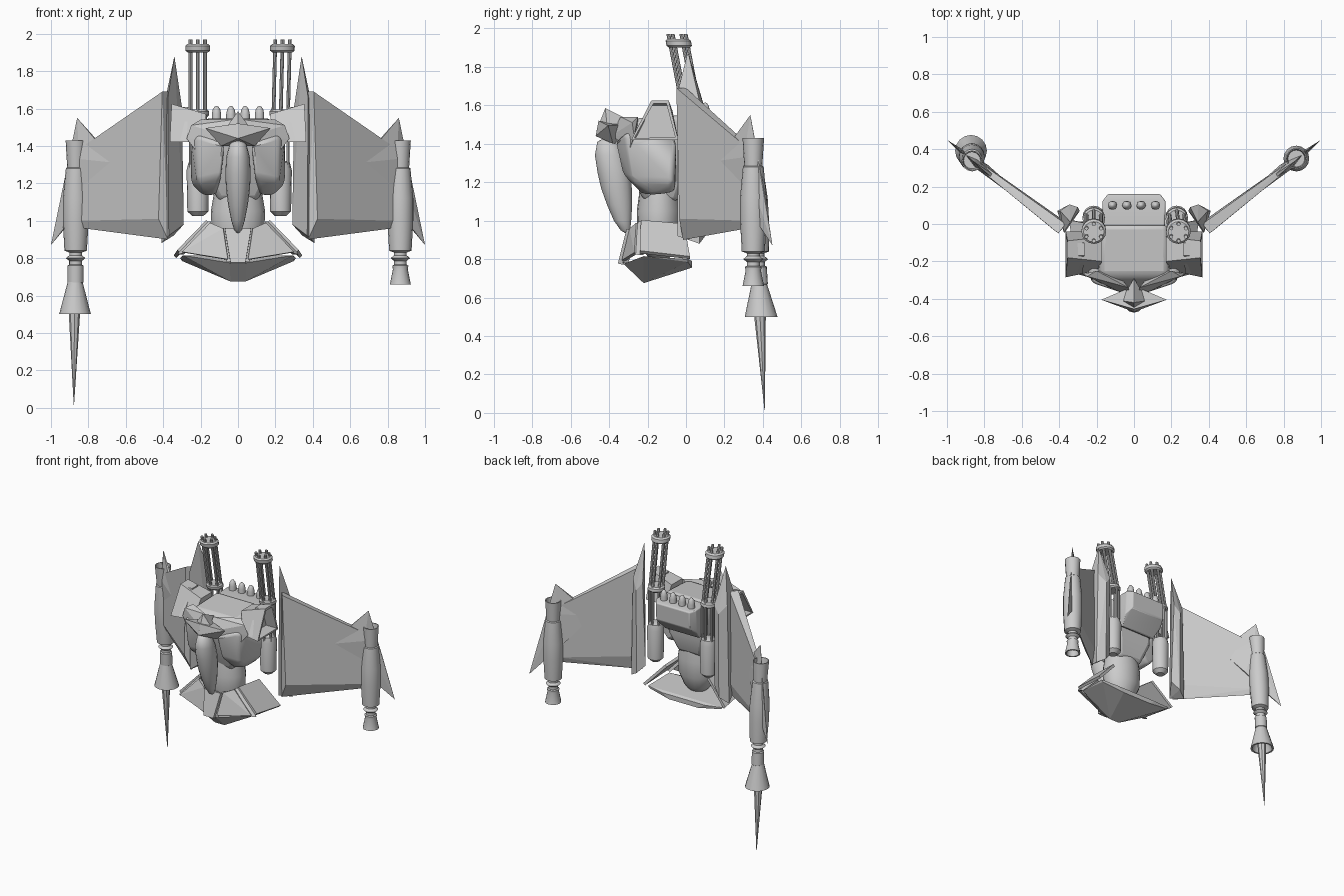
import bpy, bmesh, math
from mathutils import Vector


def finish(name, bm, smooth=None, bevel=0):
    bmesh.ops.recalc_face_normals(bm, faces=bm.faces)
    me = bpy.data.meshes.new(name)
    bm.to_mesh(me)
    bm.free()
    ob = bpy.data.objects.new(name, me)
    bpy.context.collection.objects.link(ob)
    if bevel:
        m = ob.modifiers.new("bevel", 'BEVEL')
        m.width, m.segments, m.limit_method = bevel, 3, 'ANGLE'
        m.angle_limit = math.radians(25)
    if smooth:
        bpy.ops.object.select_all(action='DESELECT')
        ob.select_set(True)
        bpy.context.view_layer.objects.active = ob
        bpy.ops.object.shade_smooth_by_angle(angle=math.radians(smooth))
    return ob


def hull(name, pts, pair=False, **kw):
    """Convex faceted solid; pair=True also makes the mirrored twin."""
    for s in ((1, -1) if pair else (1,)):
        bm = bmesh.new()
        for p in pts:
            bm.verts.new((p[0] * s, p[1], p[2]))
        bmesh.ops.convex_hull(bm, input=bm.verts)
        bmesh.ops.delete(bm, geom=[v for v in bm.verts if not v.link_faces], context='VERTS')
        bmesh.ops.dissolve_limit(bm, angle_limit=0.02, verts=bm.verts, edges=bm.edges)
        finish(name + ("" if not pair else "_right" if s > 0 else "_left"), bm, **kw)


def sym(pts):
    return pts + [(-x, y, z) for x, y, z in pts if x]


def plate(name, quad, t, pair=False):
    """Thin armour plate: a quad thickened along its normal."""
    q = [Vector(p) for p in quad]
    n = (q[1] - q[0]).cross(q[2] - q[0]).normalized() * t
    hull(name, [tuple(p) for p in q] + [tuple(p + n) for p in q], pair)


def lathe(name, prof, x=0, y=0, lean=(0, 0), z0=0, n=16, sy=1, smooth=35):
    """Rings of (radius, z[, y shift]) around an axis leaning with height."""
    bm = bmesh.new()
    rings = []
    for p in prof:
        cx = x + lean[0] * (p[1] - z0)
        cy = y + lean[1] * (p[1] - z0) + (p[2] if len(p) > 2 else 0)
        rings.append([bm.verts.new((cx + p[0] * math.cos(2 * math.pi * k / n),
                                    cy + sy * p[0] * math.sin(2 * math.pi * k / n), p[1]))
                      for k in range(n)])
    for a, b in zip(rings, rings[1:]):
        for k in range(n):
            bm.faces.new((a[k], a[k - 1], b[k - 1], b[k]))
    bm.faces.new(rings[0])
    bm.faces.new(rings[-1])
    return finish(name, bm, smooth)


# wings with a bevelled lower edge
hull("wing", [(.405, -.05, 1.69), (.365, .0, 1.69), (.425, -.035, 1.01), (.37, .015, 1.01), (.375, -.015, .90),
              (.84, .305, 1.39), (.825, .33, 1.39), (.84, .305, 1.0), (.825, .335, 1.0), (.83, .32, .96)], True)

# tall pointed blades at the wing roots
hull("root_blade", [(.34, .01, 1.88), (.30, .09, 1.61), (.345, .105, 1.55), (.395, .07, 1.62), (.375, -.045, 1.66),
                    (.29, .07, .98), (.345, .10, .92), (.41, .07, .88), (.37, -.045, .92)], True)

# swept outer fins, slightly proud of the wing on both sides
hull("outer_fin", [(.86, .335, 1.55), (.66, .16, 1.31), (.645, .195, 1.31), (1.0, .45, .87), (.80, .285, 1.13),
                   (.78, .315, 1.13), (.83, .345, 1.33), (.85, .30, 1.33), (.93, .40, 1.2)], True)

# wing-tip engines
pod = [(.045, 1.38), (.05, 1.43), (.056, 1.43), (.047, 1.285), (.054, 1.28), (.069, 1.12), (.069, 1.0),
       (.060, .84), (.034, .83), (.034, .815), (.052, .80), (.034, .785), (.034, .765), (.043, .76)]
lathe("wing_pod_right", pod + [(.04, .74), (.056, .66), (.045, .66), (.03, .74)], .868, .35)
lean = (.004, -.06)
lathe("wing_pod_left", pod + [(.043, .67), (.03, .66)], -.867, .357, lean, 1.1)
lathe("pod_bell", [(.038, .68), (.085, .50), (.072, .50), (.03, .64)], -.869, .355, lean, 1.1)
lathe("pod_lance", [(.03, .62), (.03, .50), (.001, .015)], -.871, .355, (.006, -.05), 1.1, n=8)

# rotary guns: leaning barrels and collars over upright drums
for side, x, lx in (("right", .228, .025), ("left", -.215, 0)):
    ln = (lx, -.19)
    for k in range(6):
        a = math.pi * (k / 3 + 1 / 6)
        bx, by = x + .045 * math.cos(a), .033 + .045 * math.sin(a)
        lathe(f"gun_barrel_{side}_{k}", [(.010, 1.55), (.010, 1.97)], bx, by, ln, 1.55, n=8)
        lathe(f"gun_feed_{side}_{k}", [(.009, 1.28), (.009, 1.57)], bx, by, n=8)
    lathe("gun_collar_" + side, [(.055, 1.90), (.066, 1.91), (.066, 1.935), (.055, 1.945)], x, .033, ln, 1.55)
    lathe("gun_base_" + side, [(.05, 1.555), (.06, 1.565), (.06, 1.585), (.05, 1.595)], x, .033, ln, 1.55)
    lathe("gun_drum_" + side, [(.03, 1.025), (.056, 1.05), (.06, 1.27), (.05, 1.31), (.03, 1.32)], x, .038)

# torso core and rounded chest lobes
hull("torso", sym([(.19, -.28, 1.53), (.18, 0, 1.55), (.19, -.26, 1.28), (.15, .01, 1.25),
                   (.1, -.22, 1.1), (.1, -.04, 1.1), (0, -.36, 1.42)]), smooth=40, bevel=.03)
hull("chest_lobe", [(.07, -.37, 1.42), (.22, -.32, 1.46), (.25, -.26, 1.42), (.25, -.05, 1.46),
                    (.09, -.33, 1.24), (.22, -.28, 1.21), (.25, -.07, 1.2), (.12, -.22, 1.13),
                    (.19, -.18, 1.14), (.19, -.06, 1.14), (.1, -.05, 1.2)], True, smooth=50, bevel=.03)

# waist
lathe("waist", [(.06, .80), (.10, .84), (.14, .93), (.145, 1.05), (.13, 1.14), (.12, 1.25)],
      0, -.14, n=20, sy=.8, smooth=50)

# hollow-sided shoulder guards
for s in (1, -1):
    bm = bmesh.new()
    inner = [(.20, -.25, 1.42), (.17, -.20, 1.57), (.17, -.07, 1.57), (.20, -.04, 1.42)]
    outer = [(.365, -.285, 1.42), (.355, -.18, 1.625), (.355, -.09, 1.625), (.365, -.04, 1.42)]
    vi, vo = [[bm.verts.new((s * p[0], p[1], p[2])) for p in r] for r in (inner, outer)]
    for k in range(4):
        bm.faces.new((vi[k - 1], vi[k], vo[k], vo[k - 1]))
    bm.faces.new(vi)
    cap = bm.faces.new(vo)
    bmesh.ops.recalc_face_normals(bm, faces=bm.faces)
    bmesh.ops.inset_region(bm, faces=[cap], thickness=.02)
    well = bmesh.ops.extrude_discrete_faces(bm, faces=[cap])["faces"][0]
    for v in well.verts:
        v.co.x -= s * .09
    finish("shoulder_guard_" + ("right" if s > 0 else "left"), bm)

# collar facets around the neck
hull("collar", [(.02, -.39, 1.44), (.25, -.28, 1.51), (.275, -.27, 1.44), (.23, -.29, 1.38), (.03, -.34, 1.54),
                (.20, -.25, 1.54), (.1, -.25, 1.42)], True)

# winged crest with a central ridge
hull("crest_wing", [(.175, -.405, 1.495), (0, -.455, 1.52), (0, -.47, 1.44), (.09, -.38, 1.40), (0, -.33, 1.50),
                    (0, -.36, 1.40)], True)
hull("crest_peak", sym([(0, -.42, 1.585), (0, -.465, 1.47), (.07, -.41, 1.49), (0, -.29, 1.52), (.03, -.36, 1.47)]))

# long curved canopy under the crest
lathe("canopy", [(.02, 1.43, -.40), (.045, 1.41, -.405), (.063, 1.34, -.395), (.068, 1.25, -.375),
                 (.064, 1.17, -.362), (.052, 1.08, -.345), (.036, 1.0, -.33), (.02, .95, -.315), (.003, .93, -.305)],
      n=16, sy=1.25, smooth=60)

# backpack launcher and four round-nosed rockets
hull("backpack", sym([(.165, -.01, 1.54), (.17, .12, 1.54), (.14, .16, 1.53), (.165, .10, 1.36), (.14, .155, 1.40),
                      (.14, .04, 1.29), (.16, -.01, 1.32)]), bevel=.008, smooth=30)
for k, x in enumerate((-.115, -.038, .038, .115)):
    lathe(f"rocket_{k}", [(.025, 1.50), (.025, 1.57), (.020, 1.595), (.01, 1.61), (.002, 1.614)],
          x, .10, n=10, smooth=60)

# pelvis keel and overlapping skirt plates
hull("pelvis_keel", sym([(.31, .01, .80), (.295, -.22, .815), (.045, -.325, .775), (.04, -.22, .675),
                         (.12, .03, .755), (.18, .03, .79), (.30, .01, .785)]))
plate("side_skirt", [(.155, -.235, .99), (.31, -.24, .83), (.33, .02, .80), (.17, -.01, .97)], .02, True)
plate("front_skirt", [(.075, -.275, .955), (.05, -.315, .79), (.295, -.25, .83), (.145, -.24, .985)], .02, True)
plate("center_skirt", [(-.07, -.28, .95), (-.04, -.325, .77), (.04, -.325, .77), (.07, -.28, .95)], .03)
hull("skirt_rib", [(.145, -.25, .995), (.165, -.23, .995), (.30, -.265, .825), (.325, -.24, .82),
                   (.15, -.22, .96), (.29, -.22, .82)], True)
hull("center_rib", [(.065, -.28, .96), (.085, -.28, .96), (.04, -.33, .78), (.06, -.325, .78), (.07, -.25, .95),
                    (.05, -.30, .78)], True)
